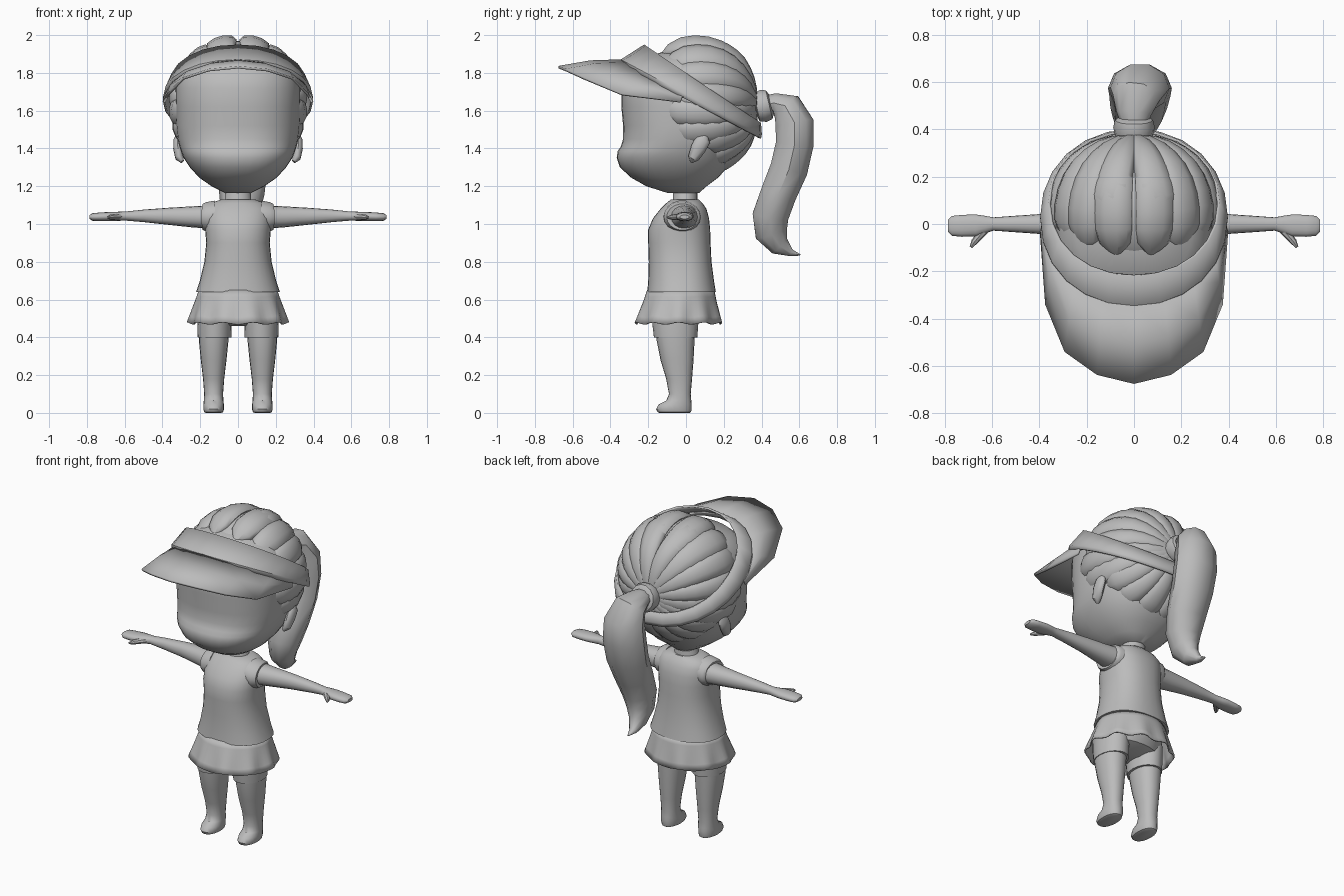
import bpy, bmesh
from math import sin, cos, pi, radians
from mathutils import Vector as V

grey = bpy.data.materials.new("plain_grey")
grey.diffuse_color = (0.5, 0.5, 0.5, 1)


def ring(c, u, v, n=16, p=2.0):
    """Superellipse loop around c spanned by u and v."""
    f = lambda t: abs(t) ** (2 / p) * (1 if t >= 0 else -1)
    return [V(c) + V(u) * f(cos(2 * pi * i / n)) + V(v) * f(sin(2 * pi * i / n)) for i in range(n)]


def skin(name, rings, caps=True, closed=True, thick=0, angle=40, offset=1):
    """Join successive loops into one surface."""
    bm = bmesh.new()
    rows = [[bm.verts.new(p) for p in r] for r in rings]
    n = len(rows[0])
    for a, b in zip(rows, rows[1:]):
        for i in range(n if closed else n - 1):
            j = (i + 1) % n
            bm.faces.new((a[i], a[j], b[j], b[i]))
    if caps:
        bm.faces.new(rows[0][::-1])
        bm.faces.new(rows[-1])
    bmesh.ops.recalc_face_normals(bm, faces=bm.faces)
    return finish(name, bm, thick, angle, offset)


def finish(name, bm, thick=0, angle=40, offset=1):
    me = bpy.data.meshes.new(name)
    bm.to_mesh(me)
    bm.free()
    me.materials.append(grey)
    ob = bpy.data.objects.new(name, me)
    bpy.context.collection.objects.link(ob)
    if thick:
        m = ob.modifiers.new("thickness", "SOLIDIFY")
        m.thickness, m.offset = thick, offset
    bpy.context.view_layer.objects.active = ob
    ob.select_set(True)
    bpy.ops.object.shade_smooth_by_angle(angle=radians(angle))
    ob.select_set(False)
    return ob


def stack(name, rows, x=0, n=24, p=2.0, **kw):
    """Horizontal slices: z, front y, back y, half width[, x shift]."""
    rings = [ring((x + (r[4] if len(r) > 4 else 0), (r[1] + r[2]) / 2, r[0]), (r[3], 0, 0),
                  (0, (r[2] - r[1]) / 2, 0), n, p) for r in rows]
    return skin(name, rings, **kw)


def sweep(name, pts, side, n=12, p=2.0, **kw):
    """Tube along (x, y, z, half size along side, other half size)."""
    rings = []
    for i, q in enumerate(pts):
        t = (V(pts[min(i + 1, len(pts) - 1)][:3]) - V(pts[max(i - 1, 0)][:3])).normalized()
        s = V(side(V(q[:3])) if callable(side) else side)
        u = (s - t * s.dot(t)).normalized()
        rings.append(ring(q[:3], u * q[3], t.cross(u) * q[4], n, p))
    return skin(name, rings, **kw)


# Head with a soft bulge around the mouth
stack("head", [(1.165, -.10, .07, .07), (1.20, -.21, .11, .14), (1.245, -.29, .17, .205),
               (1.30, -.35, .22, .255), (1.35, -.367, .25, .288), (1.385, -.362, .26, .302),
               (1.41, -.345, .27, .31), (1.45, -.333, .28, .32), (1.52, -.333, .3, .328),
               (1.62, -.342, .31, .33), (1.72, -.343, .31, .33), (1.80, -.32, .29, .31),
               (1.87, -.24, .24, .25), (1.92, -.10, .15, .12)], n=36, p=2.35)
stack("neck", [(1.08, -.085, .07, .10), (1.13, -.07, .06, .07), (1.25, -.07, .06, .065)])

# Ears
for s in (-1, 1):
    sweep("ear", [(s * .295, .03, 1.33, .01, .01), (s * .31, .04, 1.35, .03, .022),
                  (s * .318, .065, 1.40, .04, .025), (s * .32, .09, 1.445, .04, .022),
                  (s * .315, .10, 1.475, .015, .01)], (0, 1, 0))

# Scalp shell under the hair locks
C, R = V((0, .055, 1.625)), V((.33, .315, .345))


def on_hair(theta, phi, lift=1.0):
    d = V((sin(theta) * sin(phi), cos(theta), sin(theta) * cos(phi)))
    return C + V((d.x * R.x, d.y * R.y, d.z * R.z)) * lift


bm = bmesh.new()
bmesh.ops.create_uvsphere(bm, u_segments=32, v_segments=20, radius=1)
for v in bm.verts:
    v.co = C + V((v.co.x * R.x, v.co.y * R.y, v.co.z * R.z))
bare = []
for f in bm.faces:
    c = f.calc_center_median()
    if c.z < 1.33 or (c.y < .08 and c.z < 1.52) or (c.y < -.14 and c.z < 1.75):
        bare.append(f)
bmesh.ops.delete(bm, geom=bare, context="FACES")
finish("scalp_hair", bm)


# Hair locks fan out from the tie: angle round the tie, reach, width, bend
def lock(phi, reach, width, bend, s):
    pts, steps = [], 10
    for k in range(steps + 1):
        t = k / steps
        th = radians(6 + (reach - 6) * t)
        a = radians(phi + bend * t * t) * s
        q = on_hair(th, a, .99)
        w = width * (.25 + .75 * sin(min(th, pi / 2))) * (1 if t < .75 else max(.1, (1 - ((t - .75) / .25) ** 2) ** .5))
        pts.append((*q, w, .042 * min(1, .35 + t * 1.5) * (1 if t < .85 else .75 if t < .95 else .2)))
    out = lambda q: V(((q.x - C.x) / R.x ** 2, (q.y - C.y) / R.y ** 2, (q.z - C.z) / R.z ** 2))
    across = []
    for i, q in enumerate(pts):
        t = V(pts[min(i + 1, steps)][:3]) - V(pts[max(i - 1, 0)][:3])
        nrm = out(V(q[:3])).normalized()
        u = t.cross(nrm).normalized()
        across.append(ring(q[:3], u * q[3], nrm * q[4], 10))
    skin("hair_lock", across, angle=60)


for s in (-1, 1):
    for phi, reach, width, bend in [(13, 98, .085, 8), (16, 128, .085, 0), (37, 124, .085, 6),
                                    (58, 120, .08, 5), (79, 112, .075, 4), (98, 132, .075, -4),
                                    (112, 122, .075, 2), (128, 88, .08, -6), (146, 84, .08, -4),
                                    (166, 78, .09, 2)]:
        lock(phi, reach, width, bend, s)

# Hair tie and ponytail
sweep("hair_tie", [(0, .365, 1.615, .06, .06), (0, .375, 1.618, .08, .08), (0, .41, 1.625, .088, .088),
                   (0, .44, 1.632, .08, .08), (0, .452, 1.635, .055, .055)], (1, 0, 0), n=14)
sweep("ponytail", [(0, .41, 1.63, .05, .05), (0, .47, 1.64, .075, .055), (.01, .535, 1.615, .10, .088),
                   (.025, .575, 1.53, .125, .107), (.025, .575, 1.42, .135, .105),
                   (.025, .545, 1.29, .13, .105), (.02, .49, 1.16, .12, .10), (.01, .447, 1.04, .10, .10),
                   (0, .452, .95, .075, .09), (-.01, .495, .885, .05, .058), (-.02, .555, .848, .025, .02),
                   (-.02, .605, .836, .004, .004)], (1, 0, 0), n=10)

# Slanted headband
N = 24


def band(front, back, z0, z1, hw):
    out = []
    for p in ring((0, (front + back) / 2, 0), (hw, 0, 0), (0, (back - front) / 2, 0), N, 2.1):
        p.z = z0 + (z1 - z0) * (p.y - front) / (back - front)
        out.append(p)
    return out


skin("headband", [band(-.335, .385, 1.84, 1.455, .385), band(-.335, .39, 1.865, 1.475, .385),
                  band(-.215, .385, 1.94, 1.535, .352)], caps=False, thick=.012, angle=30)

# Visor brim between the headband and a drooping front edge
root = [(0, -.335, 1.865), (.13, -.318, 1.85), (.25, -.255, 1.81), (.34, -.15, 1.75), (.385, -.01, 1.67)]
edge = [(0, -.675, 1.83), (.155, -.637, 1.815), (.29, -.54, 1.77), (.37, -.34, 1.685), (.392, -.03, 1.645)]
both = lambda h: [V((-x, y, z)) for x, y, z in h[:0:-1]] + [V(q) for q in h]
r, e = both(root), both(edge)
mid = [a.lerp(b, .5) + V((0, 0, .012)) for a, b in zip(r, e)]
skin("visor_brim", [r, mid, e], caps=False, closed=False, thick=.014, angle=30, offset=0)

# Shirt, open at the hem
stack("shirt", [(.64, -.205, .158, .222), (.70, -.20, .148, .202), (.80, -.197, .135, .178),
                (.90, -.2, .13, .168), (.97, -.2, .128, .174), (1.03, -.175, .122, .176),
                (1.08, -.135, .108, .170), (1.11, -.105, .088, .145), (1.13, -.08, .068, .09)],
      n=32, p=2.3)

# Pleated skirt
rows = []
for k in range(6):
    t = k / 5
    hw, d, row = .207 + .055 * t, .178 + .055 * t, []
    for i in range(64):
        a = 2 * pi * i / 64
        g = 1 + .035 * t * cos(10 * a)
        row.append(V((hw * g * cos(a), -.028 - .012 * t + d * g * sin(a), .65 - .175 * t + .006 * t * cos(10 * a))))
    rows.append(row)
skin("skirt", rows, caps=False, thick=.008, offset=-1)
stack("hips", [(.66, -.19, .14, .19), (.56, -.195, .12, .2), (.49, -.17, .08, .195), (.46, -.11, .0, .10)])

for s in (-1, 1):
    # Shorts leg, leg and foot
    stack("shorts_leg", [(.55, -.185, .07, .088), (.47, -.178, .065, .091), (.40, -.17, .06, .089),
                         (.40, -.15, .04, .07)], x=s * .124, n=20)
    stack("leg", [(.46, -.165, .05, .08), (.38, -.155, .045, .078), (.28, -.135, .04, .068),
                  (.18, -.105, .032, .056), (.10, -.09, .025, .05), (.065, -.105, .028, .052),
                  (.045, -.145, .03, .054), (.02, -.158, .03, .055), (.004, -.15, .026, .05), (0, -.14, .02, .04)],
          x=s * .129, n=20, p=2.2)
    # Sleeve opening, arm, hand and thumb
    sweep("sleeve", [(s * .12, -.02, 1.04, .10, .085), (s * .165, -.02, 1.037, .098, .08),
                     (s * .185, -.018, 1.037, .085, .07), (s * .185, -.018, 1.037, .06, .05)], (0, 1, 0), n=18)
    sweep("arm", [(s * .15, -.01, 1.037, .075, .062), (s * .25, -.005, 1.038, .058, .055),
                  (s * .37, 0, 1.041, .044, .045), (s * .50, 0, 1.043, .035, .033),
                  (s * .595, 0, 1.042, .028, .024), (s * .63, -.002, 1.041, .037, .024),
                  (s * .67, -.006, 1.04, .047, .024), (s * .73, -.008, 1.038, .046, .023),
                  (s * .77, -.008, 1.037, .042, .02), (s * .787, -.008, 1.037, .025, .01)],
          (0, 1, 0), n=16, p=2.2)
    sweep("thumb", [(s * .62, -.015, 1.04, .018, .016), (s * .65, -.045, 1.038, .018, .016),
                    (s * .675, -.075, 1.036, .014, .014), (s * .69, -.098, 1.034, .006, .006)], (1, 0, 0), n=8)
